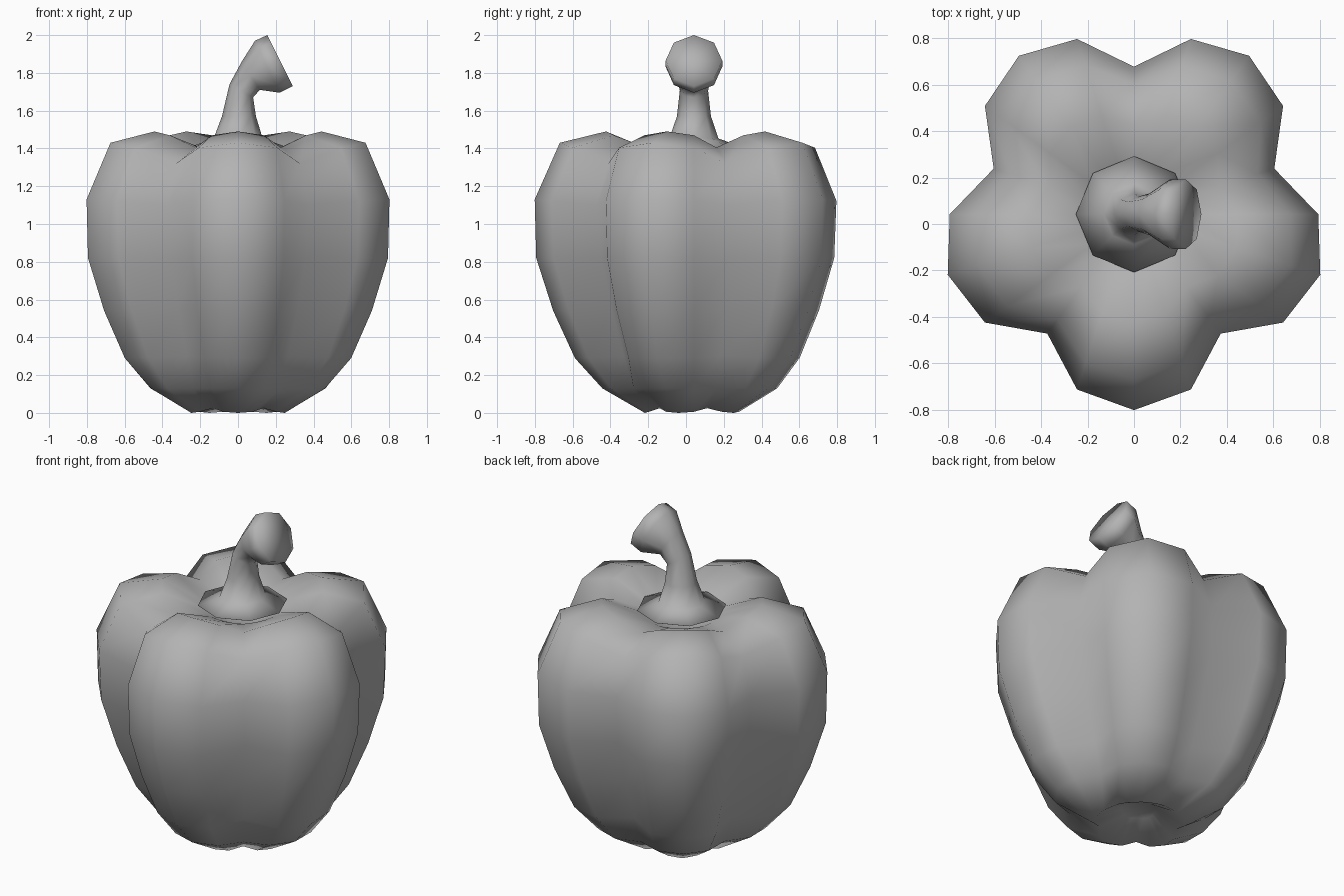
import bpy, bmesh
from math import sin, cos, pi

if "Cube" in bpy.data.objects:
    bpy.data.objects.remove(bpy.data.objects["Cube"])

CY = 0.042  # axis of the pepper in y

grey = bpy.data.materials.new("dark_grey")
grey.diffuse_color = (0.45, 0.45, 0.45, 1)
grey.use_nodes = True
grey.node_tree.nodes["Principled BSDF"].inputs["Base Color"].default_value = grey.diffuse_color


def loft(name, rings):
    """Skin a list of closed rings, capping both ends."""
    bm = bmesh.new()
    loops = [[bm.verts.new(p) for p in ring] for ring in rings]
    for a, b in zip(loops, loops[1:]):
        n = len(a)
        for i in range(n):
            j = (i + 1) % n
            bm.faces.new((a[i], a[j], b[j], b[i]))
    for loop in (loops[0], loops[-1]):
        c = bm.verts.new(sum((v.co for v in loop), loop[0].co * 0) / len(loop))
        for i in range(len(loop)):
            bm.faces.new((loop[i], loop[(i + 1) % len(loop)], c))
    bmesh.ops.recalc_face_normals(bm, faces=bm.faces)
    for f in bm.faces:
        f.smooth = True
    me = bpy.data.meshes.new(name)
    bm.to_mesh(me)
    bm.free()
    me.materials.append(grey)
    ob = bpy.data.objects.new(name, me)
    bpy.context.collection.objects.link(ob)
    return ob


# Pepper body: five lobes, four segments each
# (ridge radius, ridge z, groove radius, groove z)
profile = [
    (0.10, 0.10, 0.09, 0.10),
    (0.26, 0.0, 0.225, 0.025),
    (0.485, 0.13, 0.395, 0.13),
    (0.63, 0.29, 0.46, 0.30),
    (0.745, 0.54, 0.54, 0.55),
    (0.835, 0.82, 0.61, 0.82),
    (0.843, 1.13, 0.635, 1.10),
    (0.71, 1.43, 0.56, 1.32),
    (0.465, 1.49, 0.385, 1.405),
    (0.22, 1.385, 0.21, 1.375),
    (0.08, 1.31, 0.08, 1.31),
]
weights = (1.0, 0.76, 0.0, 0.76)
body_rings = []
for pr, pz, vr, vz in profile:
    ring = []
    for i in range(20):
        w = weights[i % 4]
        a = 2 * pi * i / 20
        r = vr + (pr - vr) * w
        z = vz + (pz - vz) * w
        ring.append((r * sin(a), CY - r * cos(a), z))
    body_rings.append(ring)
loft("pepper_body", body_rings)

# Stem with flared base: left and right edge of each ring (x, z), y radius
stem = [
    ((-0.16, 1.37), (0.16, 1.37), 0.16),
    ((-0.25, 1.41), (0.25, 1.41), 0.25),
    ((-0.13, 1.45), (0.13, 1.455), 0.13),
    ((-0.085, 1.57), (0.095, 1.57), 0.09),
    ((-0.045, 1.74), (0.08, 1.67), 0.075),
    ((0.02, 1.86), (0.115, 1.71), 0.09),
    ((0.09, 1.97), (0.22, 1.695), 0.15),
    ((0.155, 2.0), (0.29, 1.73), 0.15),
]
stem_rings = []
for (lx, lz), (rx, rz), ry in stem:
    cx, cz, ux, uz = (lx + rx) / 2, (lz + rz) / 2, (rx - lx) / 2, (rz - lz) / 2
    stem_rings.append([(cx + ux * cos(k * pi / 4), CY + ry * sin(k * pi / 4),
                        cz + uz * cos(k * pi / 4)) for k in range(8)])
loft("stem", stem_rings)
